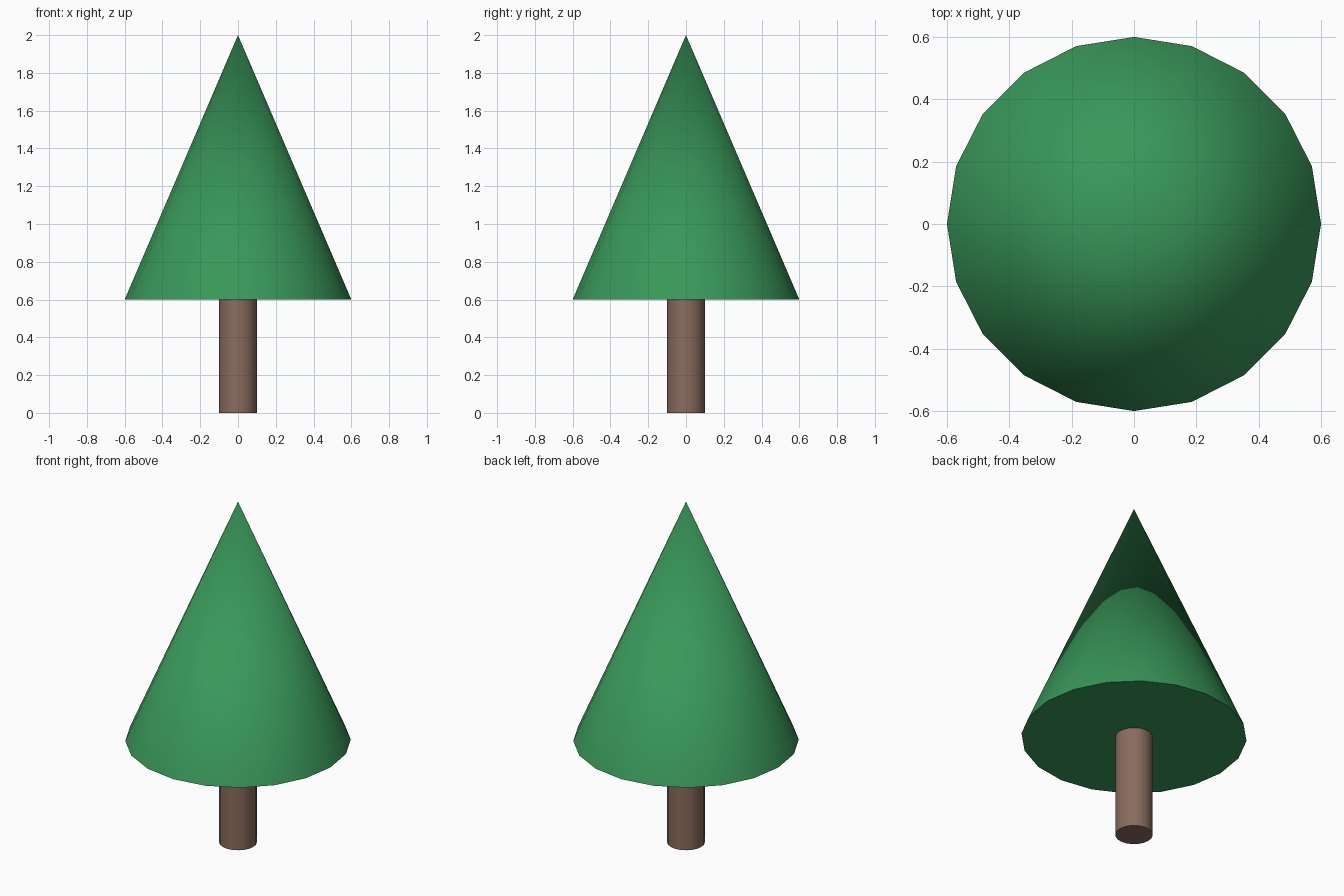
import bpy
import math

if "Cube" in bpy.data.objects:
    bpy.data.objects.remove(bpy.data.objects["Cube"])

SIDES = 20


def material(name, rgb):
    mat = bpy.data.materials.new(name)
    mat.diffuse_color = (*rgb, 1.0)
    mat.use_nodes = True
    mat.node_tree.nodes["Principled BSDF"].inputs["Base Color"].default_value = mat.diffuse_color
    return mat


def tapered_part(name, r_bottom, r_top, z_bottom, z_top, mat):
    bpy.ops.mesh.primitive_cone_add(
        vertices=SIDES, radius1=r_bottom, radius2=r_top,
        depth=z_top - z_bottom, location=(0, 0, (z_bottom + z_top) / 2))
    obj = bpy.context.object
    obj.name = name
    obj.data.materials.append(mat)
    bpy.ops.object.shade_smooth_by_angle(angle=math.radians(40))
    return obj


# Trunk: plain cylinder standing on the ground
tapered_part("trunk", 0.1, 0.1, 0.0, 0.6, material("bark", (0.25, 0.15, 0.11)))

# Foliage: one pointed cone with a closed base
tapered_part("foliage", 0.6, 0.0, 0.6, 2.0, material("leaves", (0.04, 0.31, 0.10)))
